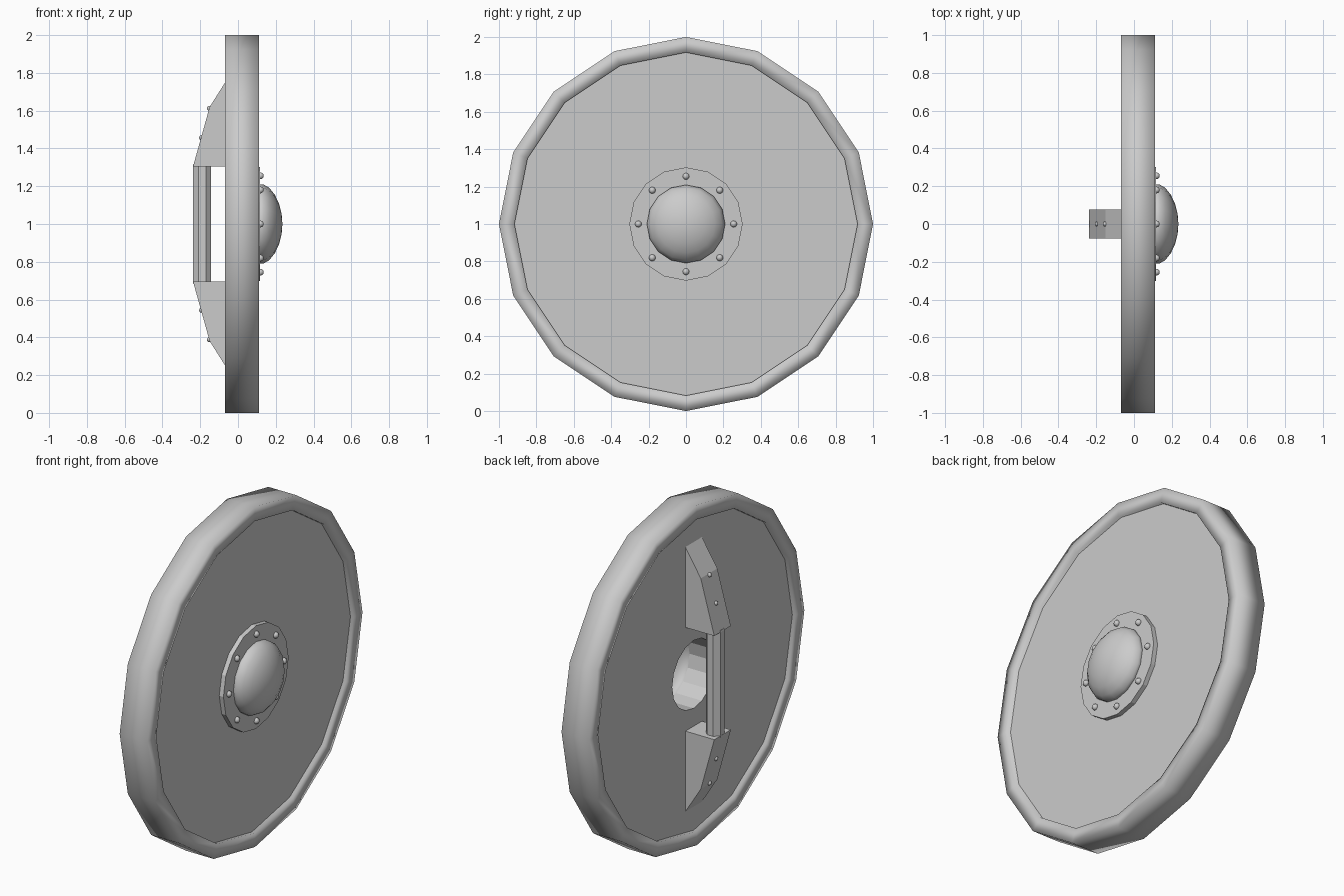
import bpy, bmesh, math
from mathutils import Vector, Matrix

cube = bpy.data.objects.get("Cube")
if cube:
    bpy.data.objects.remove(cube, do_unlink=True)

SIDES = 16
CENTRE = Vector((0, 0, 1))
COLOUR = (0.6, 0.6, 0.6, 1)

grey = bpy.data.materials.new("plain_grey")
grey.use_nodes = True
grey.diffuse_color = COLOUR
grey.node_tree.nodes["Principled BSDF"].inputs["Base Color"].default_value = COLOUR


def finish(name, bm, smooth=False):
    bmesh.ops.recalc_face_normals(bm, faces=bm.faces)
    for face in bm.faces:
        face.smooth = smooth
    mesh = bpy.data.meshes.new(name)
    bm.to_mesh(mesh)
    bm.free()
    mesh.materials.append(grey)
    obj = bpy.data.objects.new(name, mesh)
    bpy.context.collection.objects.link(obj)
    return obj


def lathe(name, profile, closed=True, smooth=False):
    """Spin (x, radius) points around the shield's axis."""
    bm = bmesh.new()
    points = [bm.verts.new((x, 0, 1 + r)) for x, r in profile]
    pairs = list(zip(points, points[1:]))
    if closed:
        pairs.append((points[-1], points[0]))
    edges = [bm.edges.new(pair) for pair in pairs]
    bmesh.ops.spin(bm, geom=points + edges, cent=CENTRE, axis=(1, 0, 0),
                   angle=math.tau, steps=SIDES, use_duplicate=False)
    bmesh.ops.remove_doubles(bm, verts=bm.verts, dist=0.0005)
    return finish(name, bm, smooth)


def ring(x0, x1, inner, outer):
    return [(x0, inner), (x0, outer), (x1, outer), (x1, inner)]


def rivets(name, places, radius):
    bm = bmesh.new()
    for place in places:
        bmesh.ops.create_uvsphere(bm, u_segments=10, v_segments=6, radius=radius,
                                  matrix=Matrix.Translation(place))
    return finish(name, bm, True)


# Round board with a hand hole, and the thick softly shaded rim
lathe("board", ring(-0.05, 0.09, 0.2, 0.93))
lathe("rim", ring(-0.07, 0.11, 0.917, 1.0), smooth=True)

# Central boss: flat flange, hollow dome, ring of rivets
lathe("boss_flange", ring(0.088, 0.117, 0.2, 0.303))
dome = lathe("boss_dome", [(0.1, 0.21), (0.135, 0.209), (0.165, 0.192), (0.195, 0.155),
                           (0.218, 0.105), (0.231, 0.052), (0.235, 0)],
             closed=False, smooth=True)
shell = dome.modifiers.new("shell", 'SOLIDIFY')
shell.thickness = 0.008
shell.offset = -1
rivets("boss_rivets",
       [CENTRE + Vector((0.119, 0.255 * math.sin(a), 0.255 * math.cos(a)))
        for a in (math.tau * i / 8 for i in range(8))], 0.018)

# Upper and lower handle brackets with rivets on their sloping faces
bracket_profile = [(-0.05, 0.305), (-0.238, 0.305), (-0.15, 0.62), (-0.05, 0.778)]
for label, sign in (("upper", 1), ("lower", -1)):
    bm = bmesh.new()
    base = bm.faces.new([bm.verts.new((x, -0.077, 1 + sign * z)) for x, z in bracket_profile])
    extruded = bmesh.ops.extrude_face_region(bm, geom=[base], use_keep_orig=True)
    moved = [g for g in extruded["geom"] if isinstance(g, bmesh.types.BMVert)]
    bmesh.ops.translate(bm, verts=moved, vec=(0, 0.154, 0))
    finish(label + "_bracket", bm)
    rivets(label + "_bracket_rivets",
           [(-0.152, 0, 1 + sign * 0.612), (-0.194, 0, 1 + sign * 0.457)], 0.013)

# Eight-sided grip between the brackets
bm = bmesh.new()
bmesh.ops.create_cone(bm, cap_ends=True, segments=8, radius1=0.051, radius2=0.051, depth=0.63,
                      matrix=Matrix.Translation((-0.19, 0, 1)) @ Matrix.Rotation(math.pi / 8, 4, 'Z'))
finish("grip", bm)
